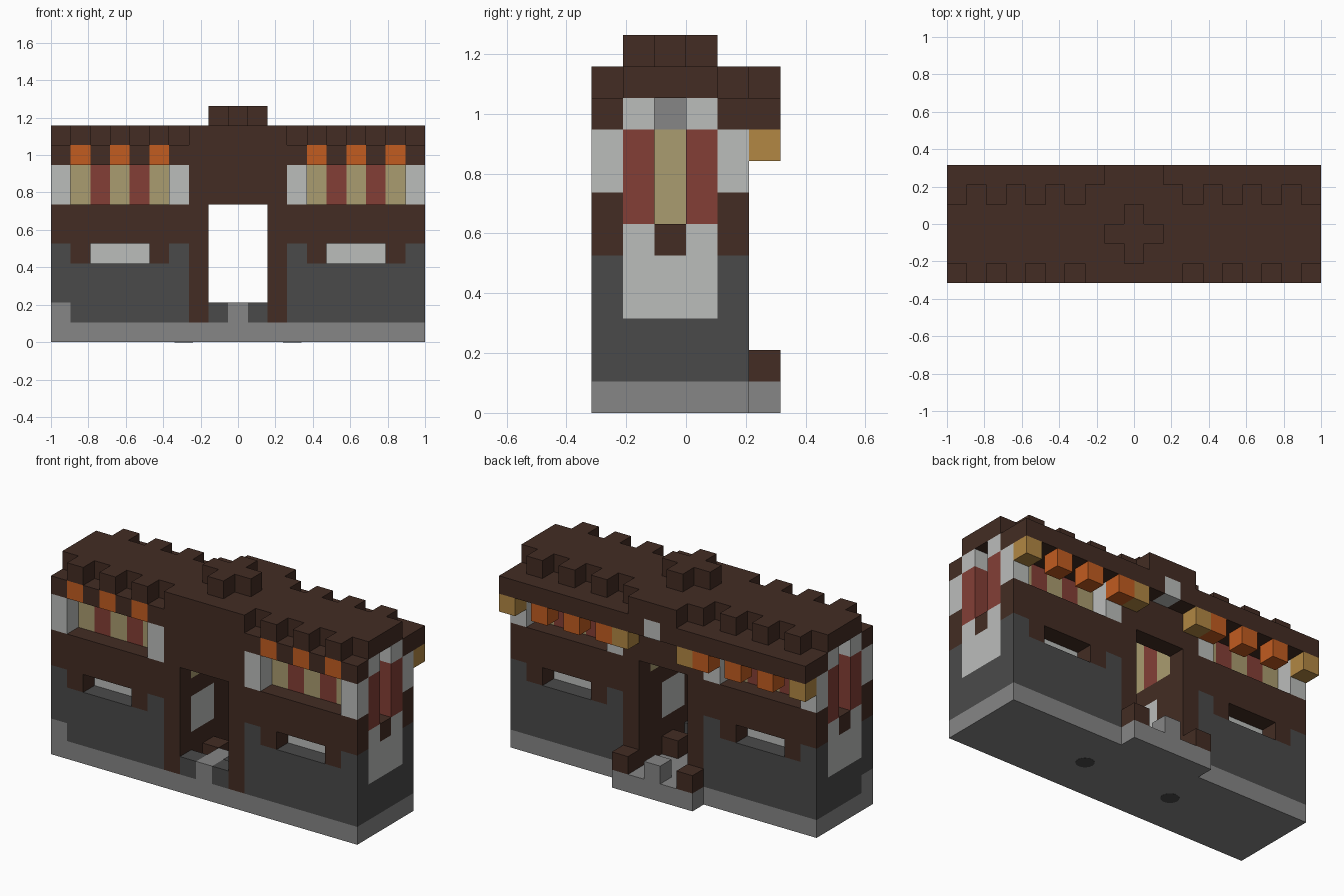
import bpy
import bmesh
from mathutils import Vector

cube = bpy.data.objects.get("Cube")
if cube:
    bpy.data.objects.remove(cube, do_unlink=True)

NX, NY = 19, 6
U = 2 / NX


def material(name, hex_code):
    def linear(c):
        return c / 12.92 if c <= 0.04045 else ((c + 0.055) / 1.055) ** 2.4
    rgb = [linear(v / 255) for v in bytes.fromhex(hex_code)]
    m = bpy.data.materials.new(name)
    m.use_nodes = True
    m.diffuse_color = (*rgb, 1)
    node = next(n for n in m.node_tree.nodes if n.type == 'BSDF_PRINCIPLED')
    node.inputs["Base Color"].default_value = (*rgb, 1)
    return m


MATS = {
    "brown": material("dark timber", "432c23"),
    "dark": material("dark stone", "4a4a4a"),
    "grey": material("light stone", "868686"),
    "white": material("pale plaster", "bbbdbb"),
    "tan": material("tan panel", "aa9c70"),
    "red": material("red panel", "843f36"),
    "orange": material("orange lamp", "c25c20"),
    "gold": material("gold lamp", "b28743"),
}
cells = {}


def span(v):
    return v if isinstance(v, (list, range)) else [v]


def to(a, b):
    return range(a, b + 1)


def fill(part, colour, xs, ys, zs, mirror=True):
    """Set blocks on the grid, repeated on the other half; part None carves."""
    for x in span(xs):
        for y in span(ys):
            for z in span(zs):
                for i in ({x, NX - 1 - x} if mirror else {x}):
                    if part:
                        cells[i, y, z] = (part, colour)
                    else:
                        cells.pop((i, y, z), None)


HALF, BODY, MIDDLE, FACES = to(0, 9), to(0, 4), to(1, 3), [0, 4]

# main masses from the ground up
fill("foundation", "grey", HALF, BODY, 0)
fill("stone_wall", "dark", HALF, BODY, to(1, 4))
fill("timber_wall", "brown", HALF, BODY, to(5, 9))
fill("roof", "brown", HALF, MIDDLE, 10)
fill("timber_wall", "brown", to(7, 9), BODY, to(1, 10))

# roof edge blocks, rear eave and cross on top
fill("battlements", "brown", [1, 3, 5], FACES, 10)
fill("rear_eave", "brown", HALF, 5, 9)
fill("rear_eave", "brown", [8, 9], 5, 10)
fill("eave_block", "white", 9, 5, 9)
fill("roof_cross", "brown", 9, MIDDLE, 11)
fill("roof_cross", "brown", 8, 2, 11)

# front and rear: windows, sunken panel bands, lamps
for outer, inner in ((0, 1), (4, 3)):
    fill("window_frame", "brown", [1, 5], outer, 4)
    fill(None, None, to(2, 4), outer, 4)
    fill("window_pane", "white", to(2, 4), inner, 4)
    fill("corner_posts", "white", [0, 6], outer, [7, 8])
    fill(None, None, to(1, 5), outer, [7, 8])
    fill("panel_band", "tan", [1, 3, 5], inner, [7, 8])
    fill("panel_band", "red", [2, 4], inner, [7, 8])
fill("front_lamps", "orange", [1, 3, 5], 0, 9)
fill("rear_lamps", "orange", [2, 4, 6], 5, 8)
fill("rear_end_lamps", "gold", [0, 7], 5, 8)

# banners on both ends, with a sunken centre strip
fill("end_banner", "white", 0, MIDDLE, to(3, 5))
fill("end_banner", "white", 0, [1, 3], 9)
fill("end_banner", "red", 0, [1, 3], to(6, 8))
fill("end_banner", "brown", 0, 2, 5)
fill(None, None, 0, 2, to(6, 9))
fill("end_banner", "tan", 1, 2, to(6, 8))
fill("end_banner", "grey", 1, 2, 9)

# passage through the middle, with panels on its side walls
fill(None, None, [8, 9], BODY, to(1, 6))
fill(None, None, [8, 9], MIDDLE, [7, 8])
fill("passage_panel", "white", 7, [1, 2], [3, 4])
fill("passage_panel", "tan", 7, [1, 3], to(6, 8))
fill("passage_panel", "red", 7, 2, to(6, 8))
fill("threshold", "dark", 8, 0, 1)
fill("threshold", "grey", 9, [0, 1], 1)
fill("passage_block", "brown", 8, 2, 1)

# rear step and the raised corner stone
fill("rear_step", "grey", to(7, 9), 5, 0)
fill("rear_step", "grey", 9, 5, 1)
fill("rear_step_post", "brown", 7, 5, 1)
fill("corner_stone", "grey", 0, 0, 1, mirror=False)

# outer faces only, one object per part
SIDES = [(axis, sign) for axis in range(3) for sign in (0, 1)]


def build(part):
    own = {p: c for p, (n, c) in cells.items() if n == part}
    colours = sorted(set(own.values()))
    bm = bmesh.new()
    for pos, colour in own.items():
        for axis, sign in SIDES:
            near = list(pos)
            near[axis] += 2 * sign - 1
            if tuple(near) in cells:
                continue
            corners = []
            for a, b in ((0, 0), (1, 0), (1, 1), (0, 1)):
                p = Vector(pos)
                p[axis] += sign
                p[(axis + 1) % 3] += a
                p[(axis + 2) % 3] += b
                corners.append(bm.verts.new((p - Vector((NX / 2, NY / 2, 0))) * U))
            face = bm.faces.new(corners if sign else corners[::-1])
            face.material_index = colours.index(colour)
    bmesh.ops.remove_doubles(bm, verts=bm.verts[:], dist=U / 100)
    mesh = bpy.data.meshes.new(part)
    bm.to_mesh(mesh)
    bm.free()
    for c in colours:
        mesh.materials.append(MATS[c])
    bpy.context.collection.objects.link(bpy.data.objects.new(part, mesh))


for part in sorted({n for n, c in cells.values()}):
    build(part)

# round dark plugs under the base
for name, x in (("left_plug", 0.29), ("right_plug", -0.29)):
    bpy.ops.mesh.primitive_cylinder_add(vertices=24, radius=0.05, depth=0.004,
                                        location=(x, -U / 2, 0.001))
    plug = bpy.context.object
    plug.name = name
    plug.data.materials.append(MATS["dark"])
